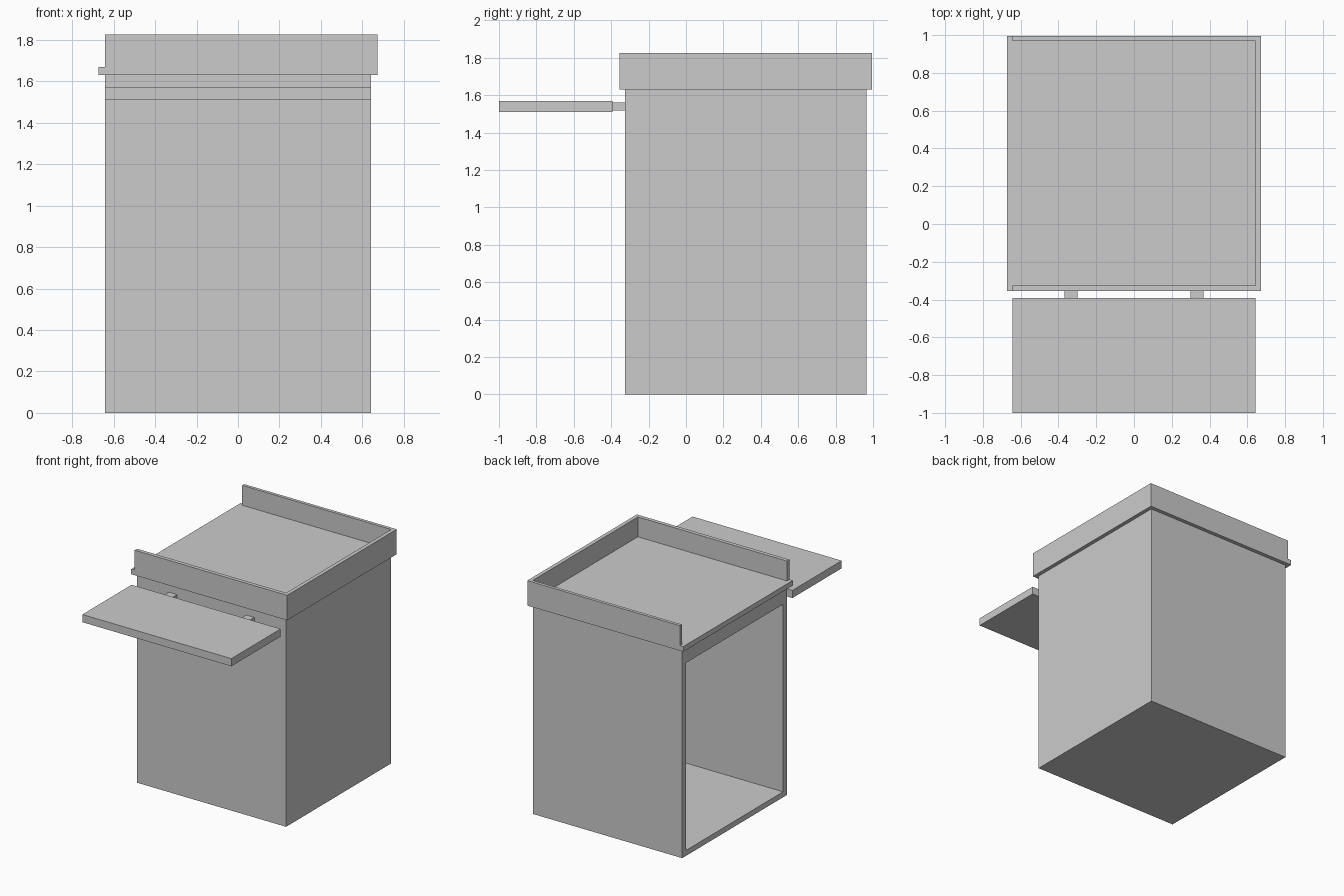
import bpy
import bmesh
from mathutils import Vector

if "Cube" in bpy.data.objects:
    bpy.data.objects.remove(bpy.data.objects["Cube"], do_unlink=True)

grey = bpy.data.materials.new("light_grey")
grey.use_nodes = True
grey.diffuse_color = (0.6, 0.6, 0.6, 1)
grey.node_tree.nodes["Principled BSDF"].inputs["Base Color"].default_value = (0.6, 0.6, 0.6, 1)


def finish(name, bm):
    bmesh.ops.recalc_face_normals(bm, faces=bm.faces)
    mesh = bpy.data.meshes.new(name)
    bm.to_mesh(mesh)
    bm.free()
    mesh.materials.append(grey)
    obj = bpy.data.objects.new(name, mesh)
    bpy.context.collection.objects.link(obj)
    return obj


def prism(outline, z0, z1):
    """Solid with a flat outline, running from z0 up to z1."""
    bm = bmesh.new()
    base = bm.faces.new([bm.verts.new((x, y, z0)) for x, y in outline])
    top = bmesh.ops.extrude_face_region(bm, geom=[base], use_keep_orig=True)["geom"]
    verts = [v for v in top if isinstance(v, bmesh.types.BMVert)]
    bmesh.ops.translate(bm, verts=verts, vec=(0, 0, z1 - z0))
    bmesh.ops.recalc_face_normals(bm, faces=bm.faces)
    return bm


def box(x0, x1, y0, y1, z0, z1):
    return prism([(x0, y0), (x1, y0), (x1, y1), (x0, y1)], z0, z1)


HALF = 0.643                    # cabinet half width
FRONT, BACK = -0.325, 0.965     # cabinet depth
TOP = 1.63                      # cabinet height
LIP = 0.03                      # tray overhang and rim thickness
WALL = 0.067

# Cabinet, open on the -x side
bm = box(-HALF, HALF, FRONT, BACK, 0, TOP)
side = min(bm.faces, key=lambda f: f.calc_center_median().x)
bmesh.ops.inset_individual(bm, faces=[side], thickness=WALL)
for v in side.verts:
    v.co.z = 0.043 if v.co.z < TOP / 2 else TOP - 0.125
inner = bmesh.ops.extrude_discrete_faces(bm, faces=[side])["faces"][0]
bmesh.ops.translate(bm, verts=inner.verts, vec=Vector((2 * HALF - WALL, 0, 0)))
finish("cabinet", bm)

# Tray floor and the three-sided rim on it
x, y0, y1 = HALF + LIP, FRONT - LIP, BACK + LIP
finish("tray_floor", box(-x, x, y0, y1, TOP, TOP + 0.04))
rim = [(-HALF, y0), (x, y0), (x, y1), (-HALF, y1),
       (-HALF, BACK + 0.005), (HALF, BACK + 0.005), (HALF, FRONT), (-HALF, FRONT)]
finish("tray_rim", prism(rim, TOP + 0.04, 1.825))

# Front shelf on two brackets
finish("front_shelf", box(-HALF, HALF, -1, -0.393, 1.51, 1.57))
for name, cx in (("right_bracket", -0.333), ("left_bracket", 0.333)):
    finish(name, box(cx - 0.035, cx + 0.035, -0.393, FRONT, 1.518, 1.56))
